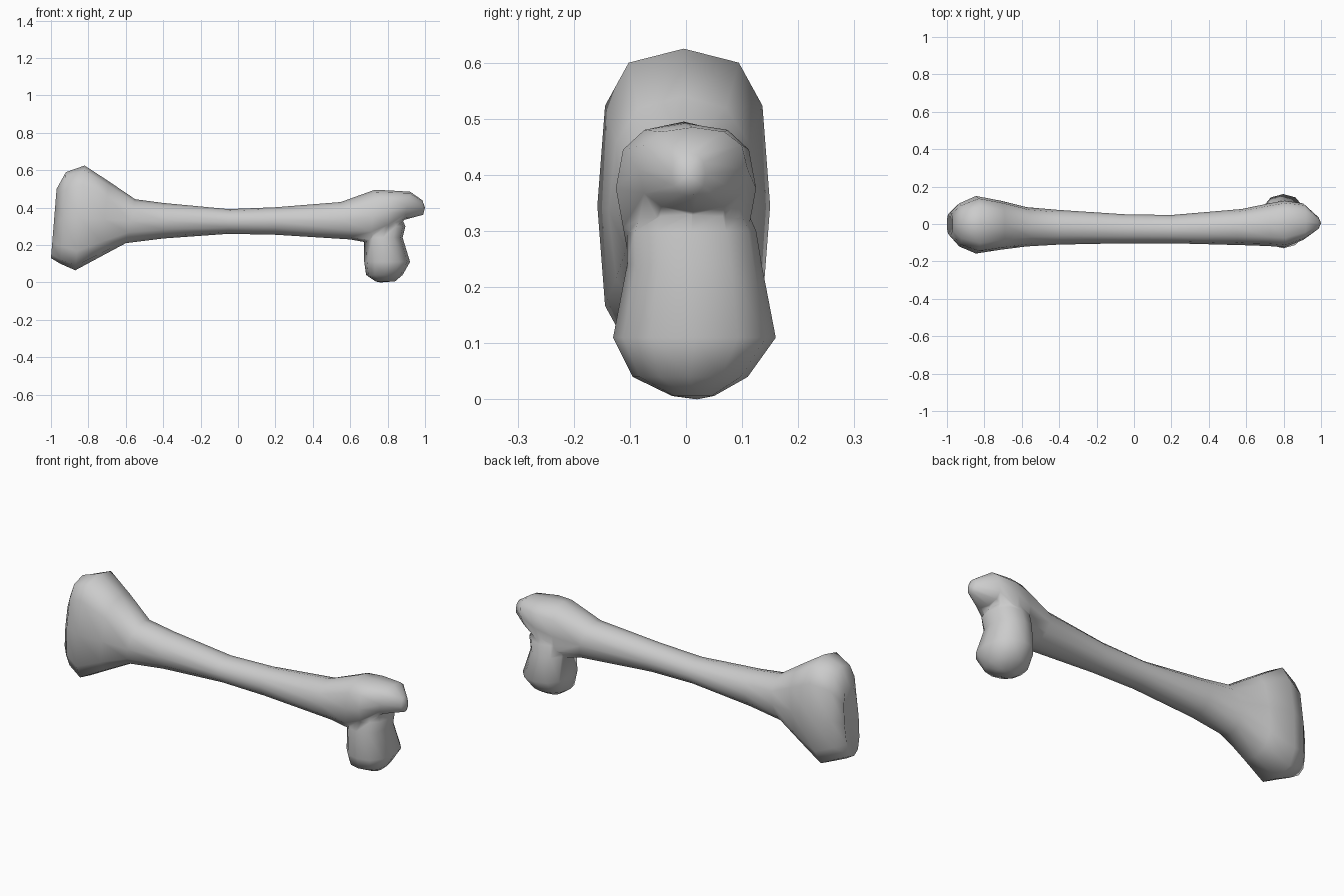
import bpy, bmesh, math
from mathutils import Vector

if "Cube" in bpy.data.objects:
    bpy.data.objects.remove(bpy.data.objects["Cube"])

SIDES = 12


def spow(v, p):
    return math.copysign(abs(v) ** p, v)


def loft(name, rings, start, end):
    """Skin rings of (a, b, centre, side, power): rounded sections, with pointed caps."""
    bm = bmesh.new()
    loops = []
    for centre, u, v, p in rings:
        loops.append([bm.verts.new(centre
                                   + u * spow(math.cos(2 * math.pi * i / SIDES), p)
                                   + v * spow(math.sin(2 * math.pi * i / SIDES), p))
                      for i in range(SIDES)])
    for a, b in zip(loops, loops[1:]):
        for i in range(SIDES):
            j = (i + 1) % SIDES
            bm.faces.new((a[i], a[j], b[j], b[i]))
    for loop, tip in ((loops[0], start), (loops[-1], end)):
        c = bm.verts.new(tip)
        for i in range(SIDES):
            bm.faces.new((loop[i], loop[(i + 1) % SIDES], c))
    bmesh.ops.recalc_face_normals(bm, faces=bm.faces)
    me = bpy.data.meshes.new(name)
    bm.to_mesh(me)
    bm.free()
    me.shade_smooth()
    ob = bpy.data.objects.new(name, me)
    bpy.context.collection.objects.link(ob)
    return ob


def shaft_ring(tx, tz, bx, bz, y0, y1, p):
    # slanted section from a top point to a bottom point
    c = Vector(((tx + bx) / 2, (y0 + y1) / 2, (tz + bz) / 2))
    return c, Vector((0, (y1 - y0) / 2, 0)), Vector(((tx - bx) / 2, 0, (tz - bz) / 2)), p


def head_ring(z, x0, x1, y0, y1):
    # level section
    return (Vector(((x0 + x1) / 2, (y0 + y1) / 2, z)),
            Vector(((x1 - x0) / 2, 0, 0)), Vector((0, (y1 - y0) / 2, 0)), 0.9)


# Shaft with the wide knee end (left) and the flattened upper end (right)
shaft = loft("bone_shaft", [shaft_ring(*r) for r in (
    (-0.97, 0.50, -1.00, 0.13, -0.06, 0.06, 0.8),
    (-0.92, 0.59, -0.95, 0.10, -0.12, 0.11, 0.7),
    (-0.82, 0.625, -0.87, 0.065, -0.158, 0.15, 0.65),
    (-0.69, 0.54, -0.74, 0.135, -0.138, 0.125, 0.75),
    (-0.55, 0.445, -0.60, 0.21, -0.12, 0.09, 0.95),
    (-0.40, 0.425, -0.40, 0.235, -0.11, 0.075, 1),
    (-0.05, 0.392, -0.05, 0.26, -0.103, 0.052, 1),
    (0.20, 0.402, 0.20, 0.255, -0.103, 0.048, 1),
    (0.55, 0.43, 0.60, 0.23, -0.113, 0.08, 0.95),
    (0.73, 0.495, 0.71, 0.21, -0.118, 0.11, 0.8),
    (0.81, 0.492, 0.80, 0.26, -0.125, 0.125, 0.75),
    (0.92, 0.485, 0.89, 0.335, -0.085, 0.11, 0.8),
    (0.985, 0.44, 0.99, 0.362, -0.025, 0.035, 0.9),
)], (-0.945, 0, 0.36), (1.0, 0.005, 0.40))

# Rounded joint head hanging below the right end
head = loft("joint_head", [head_ring(*r) for r in (
    (0.38, 0.70, 0.86, -0.07, 0.09),
    (0.30, 0.675, 0.895, -0.105, 0.125),
    (0.24, 0.672, 0.88, -0.105, 0.135),
    (0.11, 0.675, 0.92, -0.13, 0.16),
    (0.04, 0.685, 0.88, -0.095, 0.11),
    (0.006, 0.735, 0.84, -0.025, 0.05),
)], (0.78, 0.01, 0.42), (0.76, 0.02, 0.0))

# Fuse both into one continuous bone surface
union = shaft.modifiers.new("fuse", 'BOOLEAN')
union.operation = 'UNION'
union.solver = 'EXACT'
union.object = head
head.hide_render = True
head.hide_set(True)
shaft.name = "thigh_bone"
